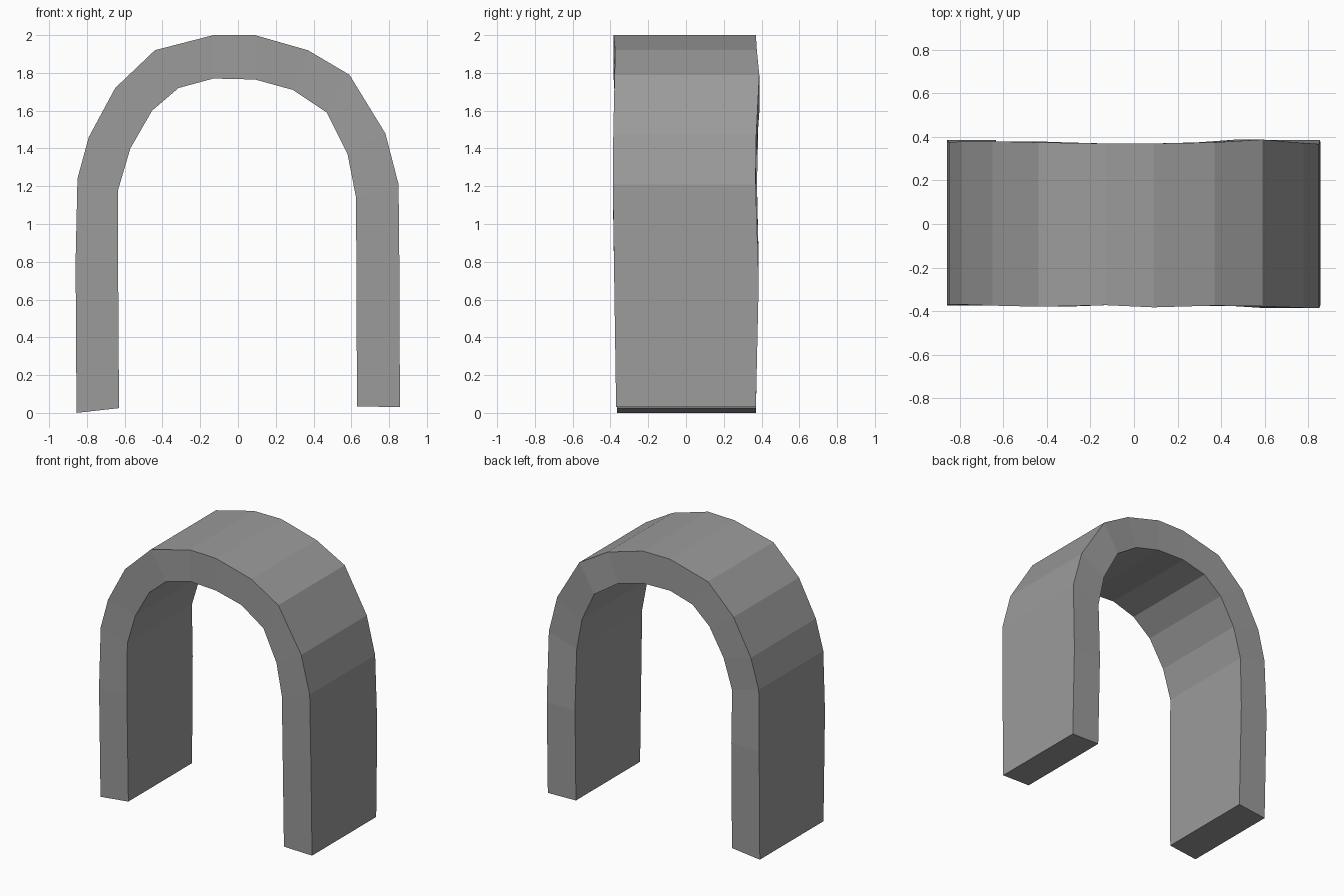
import bpy, bmesh

# Arch stations from left foot to right foot:
# outer x, outer z, inner x, inner z, front y, back y
stations = [
    (-0.855, 0.00, -0.63, 0.025, -0.365, 0.37),
    (-0.86, 0.80, -0.635, 0.80, -0.375, 0.385),
    (-0.85, 1.24, -0.635, 1.18, -0.37, 0.375),
    (-0.79, 1.46, -0.57, 1.40, -0.37, 0.38),
    (-0.65, 1.72, -0.455, 1.60, -0.375, 0.38),
    (-0.44, 1.92, -0.315, 1.72, -0.38, 0.375),
    (-0.13, 2.00, -0.13, 1.77, -0.373, 0.37),
    (0.09, 2.00, 0.09, 1.765, -0.383, 0.37),
    (0.37, 1.92, 0.29, 1.71, -0.375, 0.375),
    (0.59, 1.79, 0.47, 1.59, -0.378, 0.388),
    (0.78, 1.48, 0.58, 1.37, -0.385, 0.372),
    (0.85, 1.21, 0.625, 1.14, -0.387, 0.368),
    (0.855, 0.70, 0.627, 0.70, -0.38, 0.385),
    (0.857, 0.03, 0.63, 0.035, -0.37, 0.37),
]

# Sweep a rectangular section through the stations
bm = bmesh.new()
rings = []
for ox, oz, ix, iz, yf, yb in stations:
    corners = [(ox, yf, oz), (ox, yb, oz), (ix, yb, iz), (ix, yf, iz)]
    rings.append([bm.verts.new(c) for c in corners])
for a, b in zip(rings, rings[1:]):
    for i in range(4):
        j = (i + 1) % 4
        bm.faces.new((a[i], a[j], b[j], b[i]))

# Close the two feet
bm.faces.new(rings[0])
bm.faces.new(rings[-1])
bmesh.ops.recalc_face_normals(bm, faces=bm.faces[:])

mesh = bpy.data.meshes.new("stone_arch")
bm.to_mesh(mesh)
bm.free()
arch = bpy.data.objects.new("stone_arch", mesh)
bpy.context.collection.objects.link(arch)

# Dark grey stone
stone = bpy.data.materials.new("dark_stone")
stone.diffuse_color = (0.33, 0.33, 0.33, 1)
mesh.materials.append(stone)
